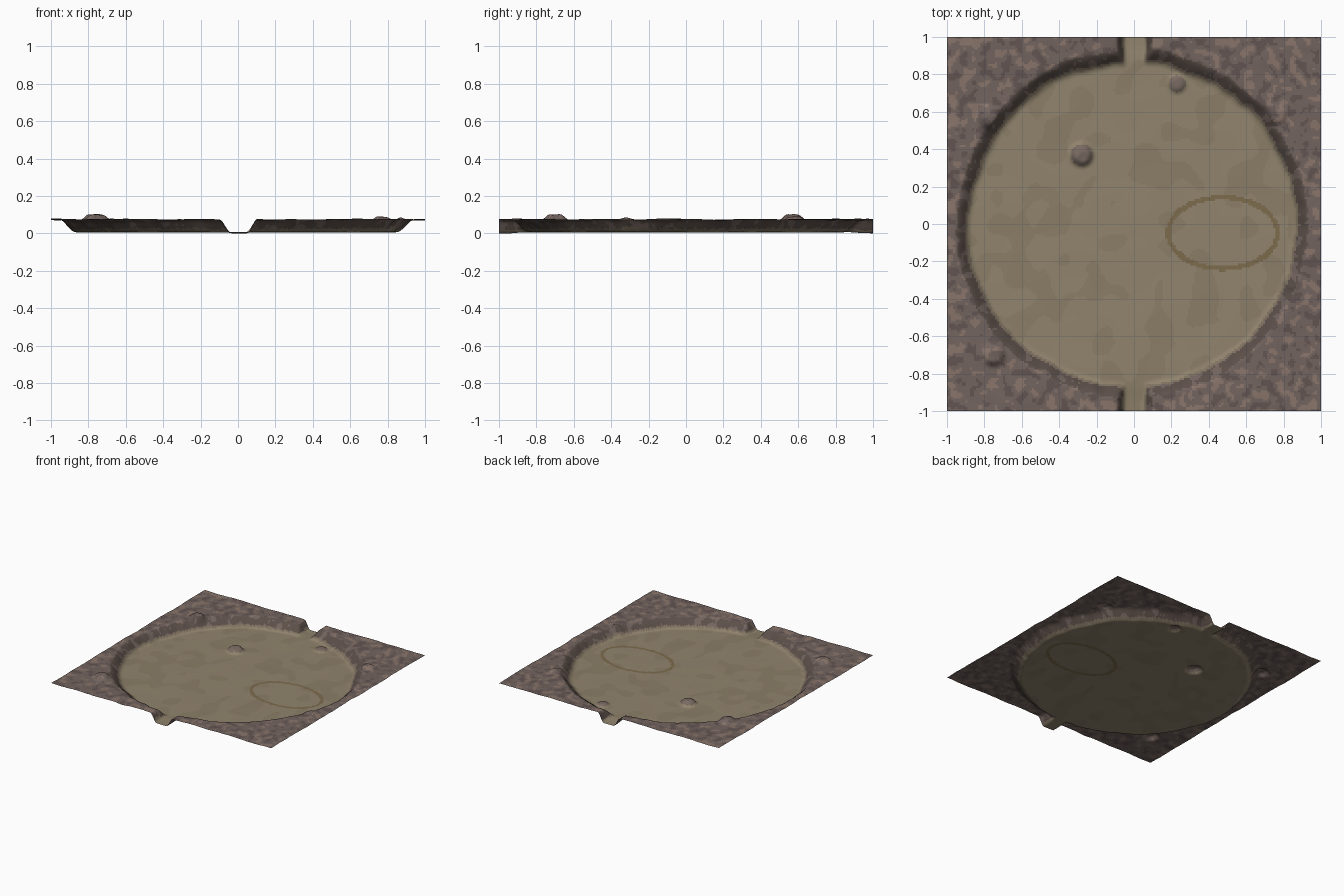
import bpy, bmesh, math
from mathutils import Vector, noise

if "Cube" in bpy.data.objects:
    bpy.data.objects.remove(bpy.data.objects["Cube"])

N = 180                      # grid cells per side
RIM_Z, FLOOR_Z = 0.073, 0.006


def smooth(a, b, x):
    t = max(0.0, min(1.0, (x - a) / (b - a)))
    return t * t * (3 - 2 * t)


def nz(x, y, scale, seed=0.0):
    return noise.noise(Vector((x * scale + seed, y * scale - seed, seed * 0.7 + 0.3)))


# Boulders half buried in the sheet: x, y, radius, height
rim_rocks = [(-0.77, 0.57, 0.075, 0.028), (-0.75, -0.70, 0.075, 0.027),
             (0.77, 0.58, 0.06, 0.016), (0.84, -0.31, 0.055, 0.014)]
floor_rocks = [(-0.28, 0.37, 0.075, 0.034), (0.23, 0.75, 0.06, 0.018)]


def rock_height(x, y):
    h = 0.0
    for cx, cy, r, top in rim_rocks + floor_rocks:
        d = math.hypot(x - cx, y - cy)
        if d < r:
            h = max(h, top * (1 - smooth(r * 0.4, r, d)) * (1 + 0.2 * nz(x, y, 25)))
    return h


def wall_factor(x, y):
    """0 on the arena floor and in the two gateways, 1 on the plateau."""
    r = math.hypot(x + 0.012, y * 1.01) + 0.016 * nz(x, y, 5, 3) + 0.008 * nz(x, y, 14, 5)
    bowl = smooth(0.85, 0.95, r)
    gate = smooth(0.045, 0.10, abs(x - 0.003) + 0.006 * nz(x, y, 12, 8))
    return min(bowl, gate)


def height(x, y):
    w = wall_factor(x, y)
    low = FLOOR_Z * (1 - smooth(0.86, 0.96, abs(y))) + 0.002 * nz(x, y, 6, 2)
    high = RIM_Z + 0.007 * nz(x, y, 5, 9) + 0.003 * nz(x, y, 13, 4)
    return low + (high - low) * w + rock_height(x, y)


def material(name, rgb):
    m = bpy.data.materials.new(name)
    m.diffuse_color = [(c / 255) ** 2.2 for c in rgb] + [1]
    m.use_nodes = True
    m.node_tree.nodes["Principled BSDF"].inputs["Base Color"].default_value = m.diffuse_color
    return m


palette = [("sand", (144, 131, 109)), ("sand_dark", (138, 125, 103)),
           ("painted_ring", (124, 107, 78)), ("rock", (114, 100, 95)),
           ("rock_light", (136, 116, 106)), ("rock_dark", (98, 85, 82)),
           ("wall", (92, 80, 74)), ("wall_foot", (126, 113, 97)), ("boulder", (120, 106, 98))]
index = {name: i for i, (name, _) in enumerate(palette)}


def surface(x, y):
    for cx, cy, r, _ in floor_rocks:
        if math.hypot(x - cx, y - cy) < r * 0.75:
            return "boulder"
    w = wall_factor(x, y)
    if w < 0.12:
        # painted oval on the floor
        e = math.hypot((x - 0.475) / 0.292, (y + 0.048) / 0.19)
        if abs(e - 1) * (0.29 if abs(y + 0.048) < 0.1 else 0.2) < 0.013:
            return "painted_ring"
        return "sand" if nz(x, y, 8, 6) > -0.12 else "sand_dark"
    if w < 0.3:
        return "wall_foot"
    n = nz(x, y, 17, 11) + 0.5 * nz(x, y, 34, 13)
    if w < 0.97:
        return "wall" if n < 0.25 else "rock"
    return "rock_light" if n > 0.27 else "rock_dark" if n < -0.25 else "rock"


# Sunken arena ground sheet
bm = bmesh.new()
bmesh.ops.create_grid(bm, x_segments=N, y_segments=N, size=1.0)
for v in bm.verts:
    v.co.z = height(v.co.x, v.co.y)
base = min(v.co.z for v in bm.verts)
for v in bm.verts:
    v.co.z -= base
for f in bm.faces:
    c = f.calc_center_median()
    f.material_index = index[surface(c.x, c.y)]
    f.smooth = True
mesh = bpy.data.meshes.new("arena_ground")
bm.to_mesh(mesh)
bm.free()
for name, rgb in palette:
    mesh.materials.append(material(name, rgb))
bpy.context.collection.objects.link(bpy.data.objects.new("arena_ground", mesh))
